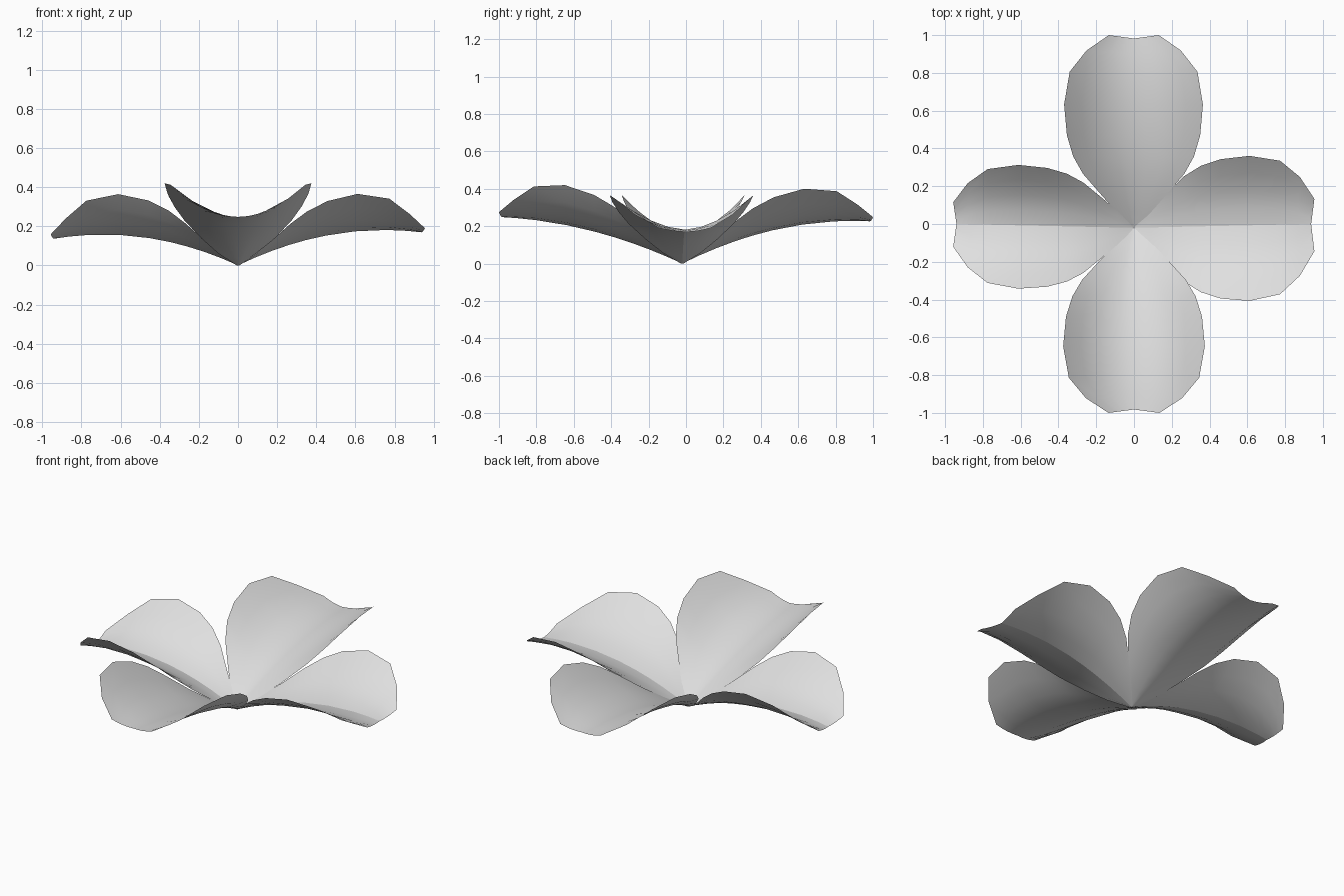
import bpy
import bmesh
from math import radians, cos, sin

cube = bpy.data.objects.get("Cube")
if cube:
    bpy.data.objects.remove(cube, do_unlink=True)

grey = bpy.data.materials.new("petal_grey")
grey.use_nodes = True
grey.diffuse_color = (0.74, 0.74, 0.74, 1)
grey.node_tree.nodes["Principled BSDF"].inputs["Base Color"].default_value = (0.74, 0.74, 0.74, 1)

# Shared outline: (position along the petal, share of full half width)
OUTLINE = [(0, .02), (.09, .27), (.18, .49), (.28, .73), (.37, .87), (.48, .96),
           (.64, 1), (.81, .92), (.92, .68), (1, .36)]
HALF = 4  # faces from keel to edge


def petal(name, angle, length, left_w, right_w, rise, droop, lift, curl, creased):
    """Cupped sheet running out from the centre, keel along the middle."""
    a = radians(angle)
    bm = bmesh.new()
    rows = []
    for s, share in OUTLINE:
        row = []
        blend = min(1, s * 2)  # V-shaped at the base, rounder further out
        power = 1.1 + (curl - 1.1) * blend
        edge_lift = lift * share ** (1.65 + .4 * blend)
        for i in range(-HALF, HALF + 1):
            t = i / HALF
            r = length * s * (1 - .018 * (1 - abs(t)))
            side = t * share * (left_w if t > 0 else right_w)
            z = rise * r - droop * r * r + edge_lift * abs(t) ** power
            row.append(bm.verts.new((r * cos(a) - side * sin(a),
                                     r * sin(a) + side * cos(a) - .02 * (1 - s), z)))
        rows.append(row)
    for low, high in zip(rows, rows[1:]):
        for i in range(2 * HALF):
            bm.faces.new((low[i], high[i], high[i + 1], low[i + 1])).smooth = True
        if creased:
            bm.edges.get((low[HALF], high[HALF])).smooth = False
    mesh = bpy.data.meshes.new(name)
    bm.to_mesh(mesh)
    bm.free()
    mesh.materials.append(grey)
    obj = bpy.data.objects.new(name, mesh)
    bpy.context.collection.objects.link(obj)


petal("left_petal", 0, .955, .368, .4, .486, .326, .19, 1.7, True)
petal("back_petal", 90, 1, .37, .365, .512, .287, .19, 2, False)
petal("right_petal", 180, .957, .335, .32, .46, .335, .208, 1.7, True)
petal("front_petal", 270, 1, .375, .375, .457, .208, .212, 2, False)
